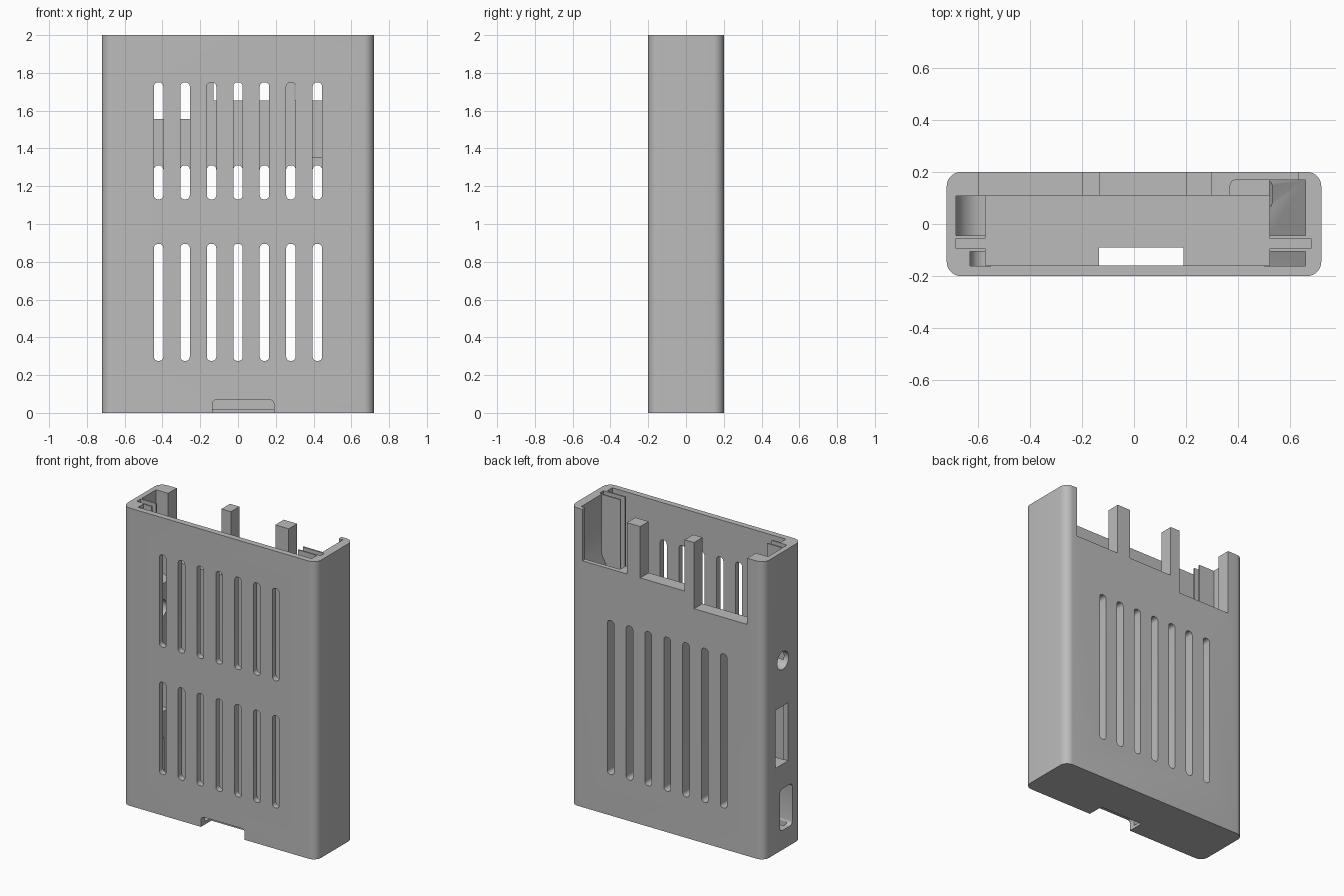
import bpy, bmesh, math
from mathutils import Vector

old = bpy.data.objects.get("Cube")
if old:
    bpy.data.objects.remove(old, do_unlink=True)

grey = bpy.data.materials.new("plain_grey")
grey.use_nodes = True
grey.diffuse_color = (0.5, 0.5, 0.5, 1)
grey.node_tree.nodes["Principled BSDF"].inputs["Base Color"].default_value = (0.5, 0.5, 0.5, 1)


def make_object(name, bm):
    bmesh.ops.recalc_face_normals(bm, faces=bm.faces)
    mesh = bpy.data.meshes.new(name)
    bm.to_mesh(mesh)
    bm.free()
    mesh.materials.append(grey)
    obj = bpy.data.objects.new(name, mesh)
    bpy.context.collection.objects.link(obj)
    return obj


def block(name, xs, ys, zs, radius=0, axis=2, segments=4):
    """Box between limits, with the edges along one axis rounded."""
    bm = bmesh.new()
    bmesh.ops.create_cube(bm, size=1)
    for v in bm.verts:
        v.co = Vector([(lo + hi) / 2 + c * (hi - lo) for c, (lo, hi) in zip(v.co, (xs, ys, zs))])
    if radius:
        edges = [e for e in bm.edges
                 if abs((e.verts[0].co - e.verts[1].co).normalized()[axis]) > 0.9]
        bmesh.ops.bevel(bm, geom=edges, offset=radius, segments=segments,
                        profile=0.5, affect='EDGES')
    return make_object(name, bm)


def side_prism(name, outline, y0, y1):
    """Outline in x and z, extruded along y."""
    bm = bmesh.new()
    face = bm.faces.new([bm.verts.new((x, y0, z)) for x, z in outline])
    out = bmesh.ops.extrude_face_region(bm, geom=[face])
    bmesh.ops.translate(bm, vec=(0, y1 - y0, 0),
                        verts=[g for g in out["geom"] if isinstance(g, bmesh.types.BMVert)])
    return make_object(name, bm)


W, D, H, TOP = 0.72, 0.2, 2.0, 2.1
case = block("case_shell", (-W, W), (-D, D), (0, H), 0.055, 2, 8)
cutters = []

# Main cavity and board groove
cutters.append(block("cavity", (-0.57, 0.52), (-0.16, 0.11), (0.02, TOP)))
cutters.append(block("board_groove", (-0.685, 0.68), (-0.095, -0.055), (0.02, TOP)))

# Upper side pockets: straight ramp on one side, curved ramp on the other
ramp = [(0.5, 1.35), (0.52, 1.35), (0.66, 1.6), (0.66, TOP), (0.5, TOP)]
cutters.append(side_prism("left_pocket", ramp, -0.045, 0.17))
cutters.append(side_prism("left_front_pocket", ramp, -0.161, -0.105))


def curved(outer):
    width = -0.57 - outer
    arc = [(-0.57 - width * math.sin(a), 1.55 - width * math.cos(a))
           for a in [i * math.pi / 16 for i in range(9)]]
    return [(-0.55, arc[0][1])] + arc + [(outer, TOP), (-0.55, TOP)]


cutters.append(side_prism("right_pocket", curved(-0.685), -0.045, 0.108))
cutters.append(side_prism("right_front_pocket", curved(-0.63), -0.161, -0.105))
cutters.append(block("back_pocket", (0.37, 0.53), (0.06, 0.169), (1.355, TOP), 0.02))

# Open bays in the back rim, leaving two posts
for i, (x0, x1, z) in enumerate([(-0.595, -0.2, 1.555), (-0.13, 0.2, 1.655), (0.3, 0.63, 1.655)]):
    cutters.append(block(f"rim_bay_{i}", (x0, x1), (0.095, 0.3), (z, TOP)))

# Vent slots: two rows in front, one long row behind
for i in range(-3, 4):
    x = i * 0.14
    for row, ys, zs in (("front_low", (-0.3, -0.13), (0.275, 0.895)),
                        ("front_high", (-0.3, -0.13), (1.13, 1.75)),
                        ("back", (0.08, 0.3), (0.275, 1.31))):
        cutters.append(block(f"{row}_slot_{i + 3}", (x - 0.025, x + 0.025), ys, zs, 0.022, 1))

# Card notch in the bottom front edge
cutters.append(block("card_notch", (-0.135, 0.19), (-0.3, -0.09), (-0.1, 0.07), 0.022, 1))

# Side ports: power, video and round audio
cutters.append(block("power_port", (-0.9, -0.5), (-0.1, 0.03), (0.13, 0.41), 0.025, 0))
cutters.append(block("video_port", (-0.9, -0.5), (-0.056, 0.076), (0.575, 0.965)))
cutters.append(block("audio_port", (-0.9, -0.5), (-0.06, 0.06), (1.21, 1.33), 0.0598, 0, 8))

for c in cutters:
    c.hide_render = True
    mod = case.modifiers.new(c.name, 'BOOLEAN')
    mod.operation = 'DIFFERENCE'
    mod.solver = 'EXACT'
    mod.object = c

# Bake the cuts and drop the cutters
bpy.context.view_layer.update()
graph = bpy.context.evaluated_depsgraph_get()
result = bpy.data.meshes.new_from_object(case.evaluated_get(graph))
case.modifiers.clear()
case.data = result
for c in cutters:
    bpy.data.objects.remove(c, do_unlink=True)
result.materials.clear()
result.materials.append(grey)
for p in result.polygons:
    p.material_index = 0

bpy.ops.object.select_all(action='DESELECT')
case.select_set(True)
bpy.context.view_layer.objects.active = case
bpy.ops.object.shade_smooth_by_angle(angle=math.radians(30))
